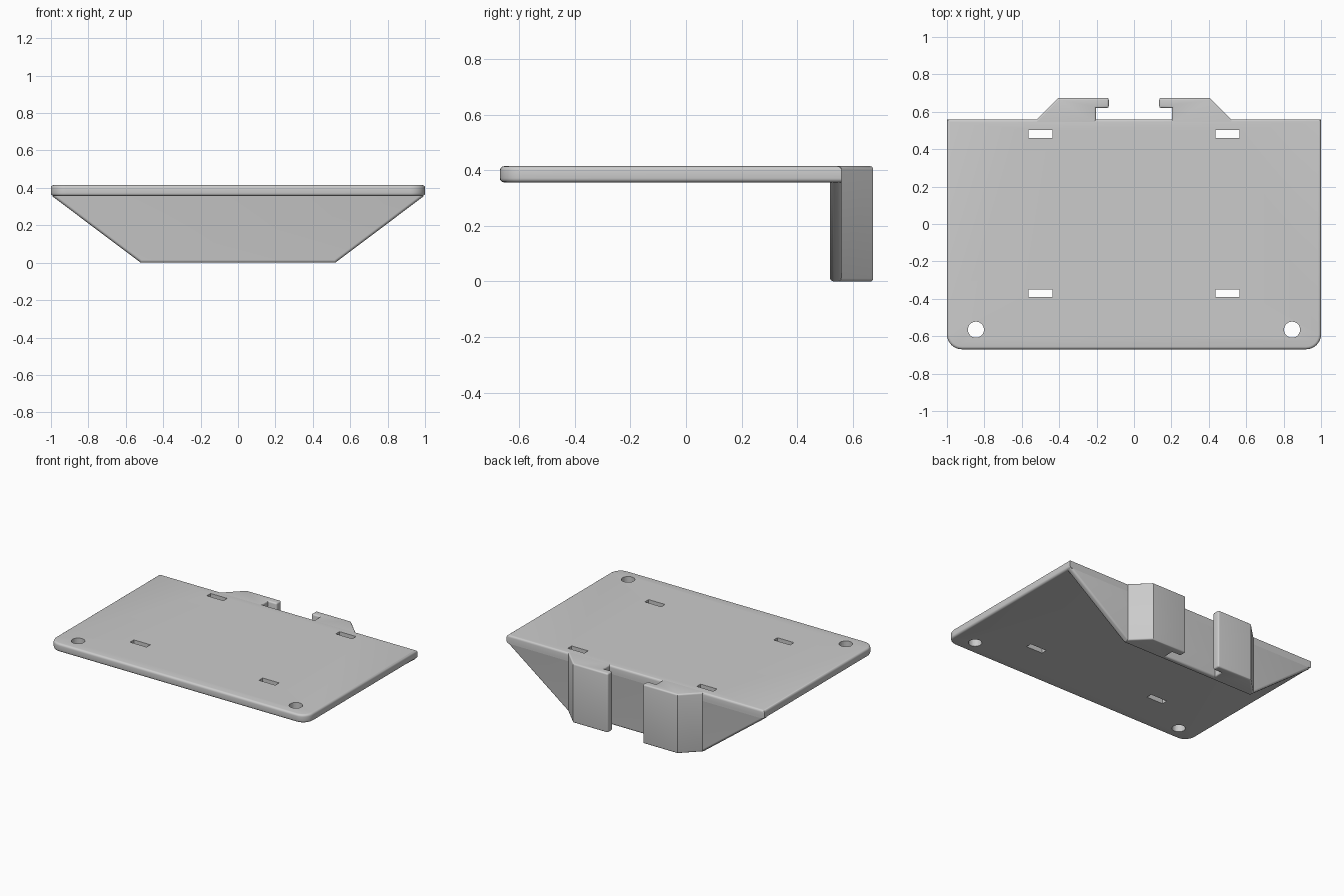
import bpy, bmesh, math
from mathutils import Vector

default = bpy.data.objects.get("Cube")
if default:
    bpy.data.objects.remove(default, do_unlink=True)

GREY = (0.6, 0.6, 0.6, 1)
grey = bpy.data.materials.new("light_grey")
grey.use_nodes = True
grey.diffuse_color = GREY
grey.node_tree.nodes["Principled BSDF"].inputs["Base Color"].default_value = GREY

TOP, UNDER = 0.415, 0.357      # plate faces
BACK = 0.56                    # rear face of plate and wall
ROUND = 0.015                  # edge rounding


def prism(name, points, shift, rounded=None):
    """Extrude a flat outline by shift and round the edges the rule picks."""
    bm = bmesh.new()
    face = bm.faces.new([bm.verts.new(p) for p in points])
    extruded = bmesh.ops.extrude_face_region(bm, geom=[face])["geom"]
    bmesh.ops.translate(bm, vec=shift,
                        verts=[v for v in extruded if isinstance(v, bmesh.types.BMVert)])
    bmesh.ops.recalc_face_normals(bm, faces=bm.faces)
    if rounded:
        edges = [e for e in bm.edges if rounded(*[v.co for v in e.verts])]
        bmesh.ops.bevel(bm, geom=edges, offset=ROUND, segments=4, profile=0.5,
                        affect='EDGES', clamp_overlap=True)
    mesh = bpy.data.meshes.new(name)
    bm.to_mesh(mesh)
    bm.free()
    obj = bpy.data.objects.new(name, mesh)
    bpy.context.collection.objects.link(obj)
    mesh.materials.append(grey)
    return obj


def smooth(obj):
    bpy.ops.object.select_all(action='DESELECT')
    obj.select_set(True)
    bpy.context.view_layer.objects.active = obj
    bpy.ops.object.shade_smooth_by_angle(angle=math.radians(35))


def cut(obj, points):
    """Cut a vertical opening through the plate."""
    cutter = prism("opening_cutter", points, Vector((0, 0, 0.4)))
    cutter.hide_render = True
    cutter.hide_set(True)
    mod = obj.modifiers.new("opening", 'BOOLEAN')
    mod.object = cutter
    mod.solver = 'EXACT'


# Plate with rounded front corners
corner = 0.08
outline = [(-1, BACK, UNDER)]
for cx, start in ((-1 + corner, 180), (1 - corner, 270)):
    for i in range(9):
        a = math.radians(start + 90 * i / 8)
        outline.append((cx + corner * math.cos(a),
                        -0.67 + corner + corner * math.sin(a), UNDER))
outline.append((1, BACK, UNDER))


def plate_edges(a, b):
    level = abs(a.z - b.z) < 0.001
    rear = min(a.y, b.y) > BACK - 0.01
    return level and not (rear and a.z < 0.4)


plate = prism("plate", outline, Vector((0, 0, TOP - UNDER)), plate_edges)

# Strap slots and screw holes
for side in (-1, 1):
    for y in (-0.37, 0.482):
        cut(plate, [(side * 0.5 + dx, y + dy, 0.2) for dx, dy in
                    ((-0.064, -0.021), (0.064, -0.021), (0.064, 0.021), (-0.064, 0.021))])
    cut(plate, [(side * 0.845 + 0.043 * math.cos(t), -0.565 + 0.043 * math.sin(t), 0.2)
                for t in (math.tau * i / 32 for i in range(32))])
smooth(plate)

# Tapered rear wall
wall = prism("rear_wall",
             [(x, 0.518, z) for x, z in
              ((-0.52, 0), (0.52, 0), (0.995, UNDER), (-0.995, UNDER))],
             Vector((0, BACK - 0.518, 0)),
             lambda a, b: abs(a.y - b.y) < 0.001 and min(a.z, b.z) < 0.1)
smooth(wall)

# Pair of hooks behind the wall
INNER = BACK - ROUND


def hook_edges(a, b):
    if abs(a.z - b.z) > 0.1:
        return abs(a.x) < 0.17
    return max(a.y, b.y) > 0.6


for side, name in ((1, "left_hook"), (-1, "right_hook")):
    hook = prism(name,
                 [(side * x, y, 0) for x, y in
                  ((0.52, INNER), (0.52, BACK), (0.405, 0.674), (0.135, 0.674),
                   (0.135, 0.62), (0.203, 0.62), (0.203, INNER))],
                 Vector((0, 0, TOP)), hook_edges)
    smooth(hook)
